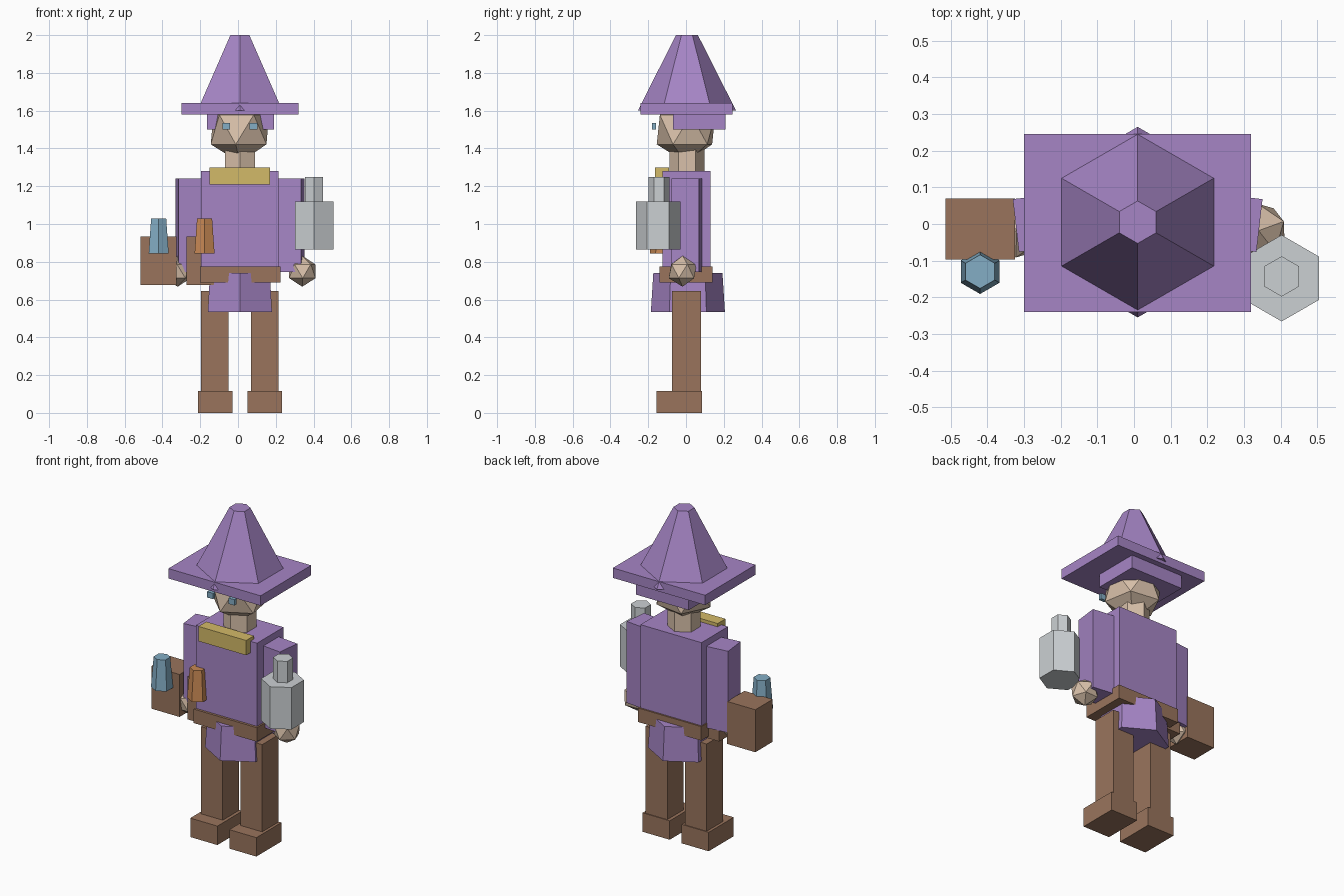
import bpy
import bmesh
from math import radians
from mathutils import Matrix, Vector

cube = bpy.data.objects.get("Cube")
if cube:
    bpy.data.objects.remove(cube, do_unlink=True)


def material(name, rgb):
    mat = bpy.data.materials.new(name)
    mat.use_nodes = True
    mat.diffuse_color = (*rgb, 1)
    mat.node_tree.nodes["Principled BSDF"].inputs["Base Color"].default_value = (*rgb, 1)
    return mat


PURPLE = material("purple_cloth", (0.38, 0.235, 0.56))
BROWN = material("brown_leather", (0.32, 0.175, 0.108))
SKIN = material("skin", (0.69, 0.53, 0.40))
GOLD = material("gold", (0.65, 0.49, 0.14))
GREY = material("pale_grey", (0.60, 0.63, 0.65))
BLUE = material("blue", (0.23, 0.42, 0.56))
ORANGE = material("orange", (0.58, 0.25, 0.09))


def finish(name, bm, mat):
    mesh = bpy.data.meshes.new(name)
    bm.to_mesh(mesh)
    bm.free()
    mesh.materials.append(mat)
    obj = bpy.data.objects.new(name, mesh)
    bpy.context.scene.collection.objects.link(obj)
    return obj


def box(name, mat, xs, ys, zs, turn=0):
    """Box between pairs of limits, turned about its own upright axis."""
    limits = (xs, ys, zs)
    centre = Vector([(a + b) / 2 for a, b in limits])
    size = Vector([b - a for a, b in limits])
    bm = bmesh.new()
    matrix = (Matrix.Translation(centre) @ Matrix.Rotation(radians(turn), 4, "Z")
              @ Matrix.Diagonal(size).to_4x4())
    bmesh.ops.create_cube(bm, size=1, matrix=matrix)
    return finish(name, bm, mat)


def hexagon(name, mat, x, y, zs, bottom, top):
    """Six-sided prism or frustum with a corner pointing forwards."""
    bm = bmesh.new()
    matrix = (Matrix.Translation((x, y, sum(zs) / 2))
              @ Matrix.Rotation(radians(30), 4, "Z"))
    bmesh.ops.create_cone(bm, cap_ends=True, segments=6, radius1=bottom,
                          radius2=top, depth=zs[1] - zs[0], matrix=matrix)
    # Make sure corners lie on the y axis
    furthest = max(v.co.y for v in bm.verts) - y
    if furthest < max(bottom, top) * 0.95:
        bmesh.ops.rotate(bm, verts=bm.verts, cent=(x, y, 0),
                         matrix=Matrix.Rotation(radians(30), 3, "Z"))
    return finish(name, bm, mat)


def ball(name, mat, centre, radius, turn):
    """Twenty-sided ball."""
    bm = bmesh.new()
    matrix = Matrix.Translation(centre) @ Matrix.Rotation(radians(turn), 4, "Z")
    bmesh.ops.create_icosphere(bm, subdivisions=1, radius=radius, matrix=matrix)
    return finish(name, bm, mat)


MID = 0.01  # the body's middle line

# Hat
hexagon("hat_cone", PURPLE, MID, 0.005, (1.6, 2.0), 0.26, 0.058)
box("hat_brim", PURPLE, (-0.30, 0.32), (-0.24, 0.245), (1.58, 1.64))
box("hat_band", PURPLE, (-0.165, 0.19), (-0.07, 0.21), (1.5, 1.6))

# Head and neck
ball("head", SKIN, (MID, 0, 1.5), 0.175, 82)
hexagon("neck", SKIN, MID, 0.005, (1.24, 1.42), 0.092, 0.092)

# Torso, collar, belt and skirt
box("torso", PURPLE, (-0.195, 0.215), (-0.125, 0.13), (0.72, 1.28))
box("collar", GOLD, (-0.15, 0.17), (-0.165, -0.09), (1.21, 1.30))
box("belt", BROWN, (-0.2, 0.225), (-0.14, 0.14), (0.69, 0.775))
hexagon("skirt", PURPLE, MID, 0.01, (0.535, 0.74), 0.196, 0.183)

# Paired parts
for side, s in (("left", 1), ("right", -1)):
    def span(a, b):
        return sorted((MID + s * a, MID + s * b))

    box(side + "_eye", BLUE, span(0.052, 0.092), (-0.18, -0.16), (1.5, 1.535))
    box(side + "_arm", PURPLE, span(0.165, 0.333), (-0.067, 0.078), (0.745, 1.24),
        turn=-6.6 * s)
    ball(side + "_hand", SKIN, (MID + s * 0.33, -0.018, 0.75), 0.082, 20 * s)
    box(side + "_leg", BROWN, span(0.06, 0.205), (-0.075, 0.08), (0.05, 0.645))
    box(side + "_foot", BROWN, span(0.04, 0.222), (-0.155, 0.085), (0, 0.115))

# Pouches with stoppered bottles in front
for name, x, mat in (("outer", -0.42, BLUE), ("inner", -0.177, ORANGE)):
    box(name + "_pouch", BROWN, (x - 0.095, x + 0.095), (-0.097, 0.07), (0.677, 0.935))
    hexagon(name + "_bottle", mat, x, -0.13, (0.845, 1.03), 0.061, 0.046)

# Jar in the left hand
hexagon("jar", GREY, 0.403, -0.148, (0.865, 1.12), 0.118, 0.118)
hexagon("jar_neck", GREY, 0.403, -0.143, (1.1, 1.25), 0.055, 0.055)
